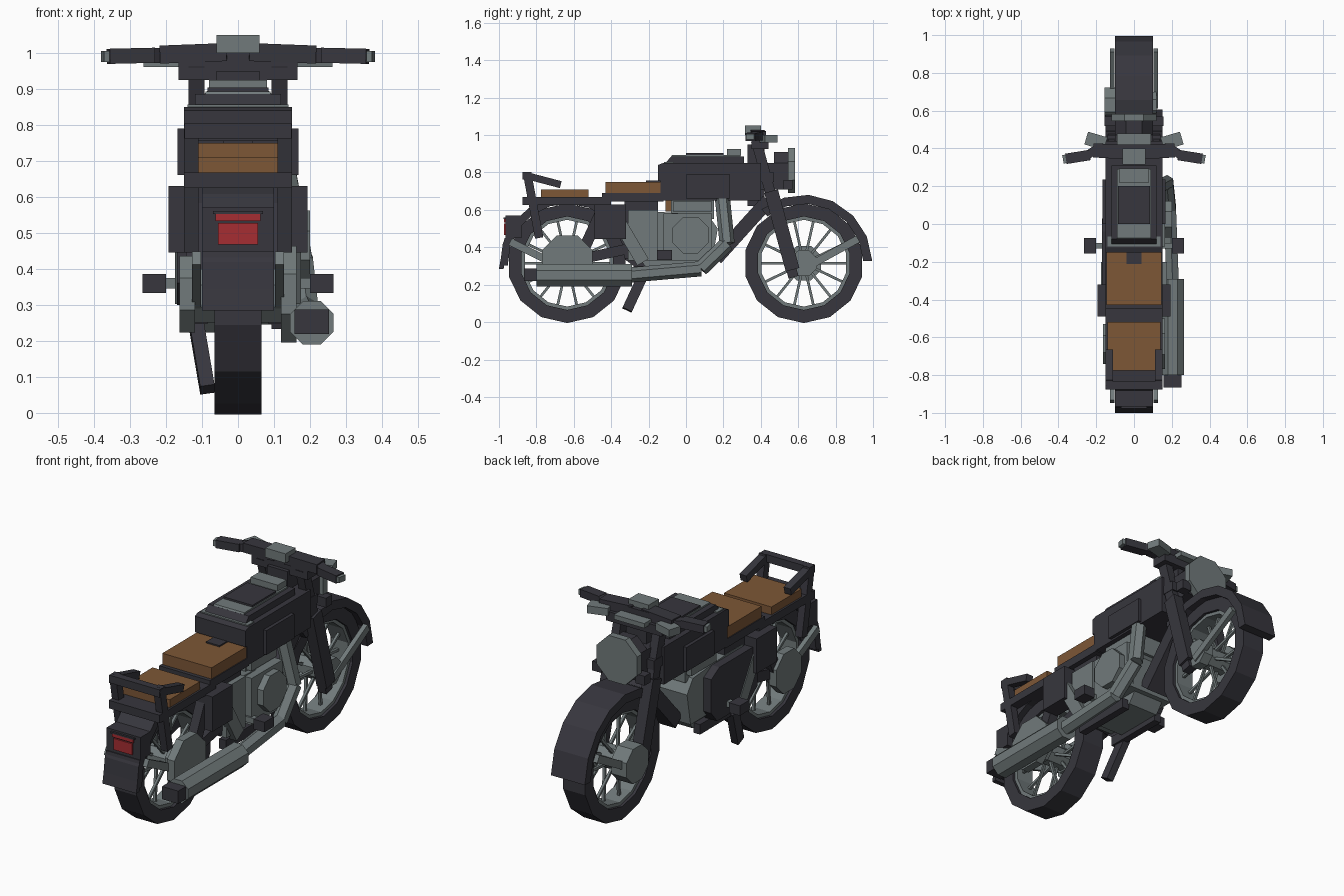
import bpy, bmesh, math
from mathutils import Vector

if "Cube" in bpy.data.objects:
    bpy.data.objects.remove(bpy.data.objects["Cube"])


def mat(name, r, g, b):
    m = bpy.data.materials.new(name)
    m.diffuse_color = (r, g, b, 1)
    m.use_nodes = True
    m.node_tree.nodes["Principled BSDF"].inputs["Base Color"].default_value = m.diffuse_color
    return m


DARK = mat("charcoal", 0.038, 0.037, 0.047)
GREY = mat("steel grey", 0.165, 0.195, 0.198)
BROWN = mat("saddle brown", 0.205, 0.095, 0.037)
RED = mat("lamp red", 0.38, 0.027, 0.032)


def finish(name, bm, m):
    bmesh.ops.recalc_face_normals(bm, faces=bm.faces)
    me = bpy.data.meshes.new(name)
    bm.to_mesh(me)
    bm.free()
    me.materials.append(m)
    ob = bpy.data.objects.new(name, me)
    bpy.context.collection.objects.link(ob)
    return ob


def prism(name, pts, x0, x1, m):
    """Side profile of (y, z) points, extruded across x."""
    bm = bmesh.new()
    a = [bm.verts.new((x0, y, z)) for y, z in pts]
    b = [bm.verts.new((x1, y, z)) for y, z in pts]
    bm.faces.new(a)
    bm.faces.new(b)
    for i in range(len(pts)):
        j = (i + 1) % len(pts)
        bm.faces.new((a[i], a[j], b[j], b[i]))
    return finish(name, bm, m)


def box(name, x0, x1, y0, y1, z0, z1, m):
    return prism(name, [(y0, z0), (y1, z0), (y1, z1), (y0, z1)], x0, x1, m)


def disc(name, y, z, r, x0, x1, m, n=8):
    pts = [(y + r * math.cos(math.tau * (i + .5) / n),
            z + r * math.sin(math.tau * (i + .5) / n)) for i in range(n)]
    return prism(name, pts, x0, x1, m)


def beam(name, p, q, w, h, m, n=4):
    """Straight bar from p to q; w is its width near x, h the other way."""
    p, q = Vector(p), Vector(q)
    d = (q - p).normalized()
    side = Vector((1, 0, 0)) if abs(d.x) < .8 else Vector((0, 1, 0))
    side = (side - d * side.dot(d)).normalized()
    up = d.cross(side)
    k = 1 / math.cos(math.pi / n) / 2
    bm = bmesh.new()
    rings = []
    for c in (p, q):
        rings.append([bm.verts.new(
            c + side * (w * k * math.cos(math.tau * (i + .5) / n))
            + up * (h * k * math.sin(math.tau * (i + .5) / n))) for i in range(n)])
    for r in rings:
        bm.faces.new(r)
    for i in range(n):
        j = (i + 1) % n
        bm.faces.new((rings[0][i], rings[0][j], rings[1][j], rings[1][i]))
    return finish(name, bm, m)


def arc(name, cy, cz, r0, r1, hw, a0, a1, n, m):
    """Rectangular band swept about the x axis, angles in degrees from +y."""
    closed = a1 - a0 >= 360
    bm = bmesh.new()
    rows = []
    for i in range(n if closed else n + 1):
        a = math.radians(a0 + (a1 - a0) * i / n)
        rows.append([bm.verts.new((x, cy + r * math.cos(a), cz + r * math.sin(a)))
                     for x, r in ((-hw, r0), (hw, r0), (hw, r1), (-hw, r1))])
    for i in range(n):
        A, B = rows[i], rows[(i + 1) % len(rows)]
        for k in range(4):
            l = (k + 1) % 4
            bm.faces.new((A[k], A[l], B[l], B[k]))
    if not closed:
        bm.faces.new(rows[0])
        bm.faces.new(rows[-1])
    return finish(name, bm, m)


# Wheels
for tag, cy in (("front", .63), ("rear", -.635)):
    arc(tag + "_tyre", cy, .315, .25, .32, .065, 12.86, 372.86, 14, DARK)
    arc(tag + "_rim", cy, .315, .232, .255, .05, 12.86, 372.86, 14, GREY)
    disc(tag + "_hub", cy, .315, .06, -.07, .07, GREY)
    for i in range(14):
        a = math.tau * i / 14
        c, s = math.cos(a), math.sin(a)
        x = .03 if i % 2 else -.03
        beam(tag + "_spoke", (x, cy + .05 * c, .315 + .05 * s),
             (x * .3, cy + .24 * c, .315 + .24 * s), .014, .014, GREY)

# Fenders
arc("front_fender", .63, .315, .318, .366, .1, 2, 128, 6, DARK)
arc("rear_fender", -.635, .315, .318, .36, .1, 50, 182, 7, DARK)
prism("rear_plate", [(-1, .285), (-.975, .285), (-.945, .45), (-.97, .45)], -.1, .1, DARK)

# Tail light under a small hood
box("tail_light_housing", -.1, .1, -.965, -.88, .45, .57, DARK)
box("tail_light", -.055, .055, -.972, -.9, .467, .527, RED)
box("tail_light_top", -.062, .062, -.972, -.9, .533, .552, RED)
box("tail_light_hood", -.07, .07, -.976, -.9, .552, .56, DARK)

# Parts repeated on both sides
for s in (-1, 1):
    beam("fork_leg", (s * .115, .375, .97), (s * .115, .575, .24), .045, .055, DARK)
    beam("fork_lower", (s * .12, .455, .7), (s * .12, .57, .28), .06, .075, DARK)
    box("headlight_ear", s * .1, s * .155, .52, .57, .71, .76, DARK)
    beam("front_fender_stay", (s * .115, .62, .28), (s * .115, .92, .445), .025, .04, GREY)
    beam("rear_fender_stay", (s * .115, -.64, .28), (s * .115, -.94, .43), .025, .04, GREY)
    beam("swingarm", (s * .105, -.18, .42), (s * .105, -.64, .32), .04, .055, DARK)
    beam("shock", (s * .12, -.44, .62), (s * .12, -.56, .36), .05, .06, DARK)
    beam("rack_post", (s * .13, -.85, .8), (s * .13, -.785, .45), .04, .045, DARK)
    beam("rack_rail", (s * .13, -.86, .785), (s * .13, -.67, .735), .04, .038, DARK)
    beam("lever_mount", (s * .15, .425, .98), (s * .253, .455, .98), .07, .04, GREY)
    beam("handlebar", (s * .03, .38, 1.002), (s * .215, .39, .995), .075, .05, DARK)
    beam("grip", (s * .235, .365, .993), (s * .36, .345, .99), .055, .042, DARK)
    beam("grip_neck", (s * .2, .395, .992), (s * .25, .363, .992), .045, .042, DARK)
    beam("bar_end", (s * .36, .345, .99), (s * .376, .342, .99), .045, .03, GREY)
    box("footpeg", s * .2, s * .265, -.155, -.075, .333, .386, DARK)
    box("footpeg_stem", s * .1, s * .2, -.13, -.1, .345, .375, GREY)
    prism("tank_side", [(0, .66), (.235, .66), (.235, .79), (0, .79)], s * .145, s * .168, DARK)
    beam("engine_brace", (s * .155, -.36, .54), (s * .155, -.23, .32), .04, .07, GREY)
    box("side_box", s * .1, s * .193, -.49, -.32, .445, .63, DARK)
    disc("front_brake", .63, .315, .1 if s < 0 else .075, s * .065,
         s * (.155 if s < 0 else .12), GREY)
    disc("rear_drum_core", -.635, .325, .08, s * .065, s * .125, GREY)
    disc("rear_drum", -.635, .33, .145 if s > 0 else .115, s * .12, s * .163, GREY)
    box("frame_rail", s * .085, s * .125, -.28, .06, .247, .3, DARK)

# Headlight and steering
box("headlight_case", -.1, .1, .33, .545, .71, .85, DARK)
beam("headlight_shell", (0, .47, .81), (0, .55, .81), .2, .2, DARK, 8)
beam("headlight", (0, .545, .81), (0, .583, .81), .24, .24, GREY, 8)
box("upper_fork_clamp", -.165, .165, .35, .44, .925, .975, DARK)
box("lower_fork_clamp", -.14, .14, .39, .47, .75, .8, DARK)
box("bar_centre", -.1, .1, .35, .42, .975, 1.02, DARK)
box("gauge", -.06, .06, .315, .4, 1.0, 1.05, GREY)
box("gauge_mount", -.09, .09, .4, .48, .965, .99, GREY)
box("steering_head", -.06, .06, .33, .42, .62, .95, DARK)

# Tank
prism("tank", [(-.137, .65), (.4, .65), (.4, .85), (-.125, .85), (-.15, .84), (-.15, .755),
               (-.137, .755)], -.15, .15, DARK)
prism("tank_upper", [(-.11, .85), (.31, .85), (.31, .885), (-.08, .885)], -.12, .12, DARK)
prism("tank_trim", [(-.1, .85), (.3, .85), (.29, .893), (-.075, .893)], -.09, .09, GREY)
box("tank_pouch", -.085, .085, 0, .2, .89, .903, DARK)
box("fuel_cap", -.08, .08, .22, .295, .89, .925, GREY)
box("tank_rear_trim", -.14, .14, -.118, -.065, .845, .856, GREY)

# Seats and rack
box("seat_base", -.15, .15, -.45, -.12, .645, .69, DARK)
box("seat", -.145, .145, -.43, -.13, .69, .75, BROWN)
box("seat_strap", -.04, .04, -.213, -.12, .75, .757, DARK)
box("rear_seat_base", -.15, .15, -.875, -.4, .625, .668, DARK)
box("rear_seat", -.14, .14, -.775, -.52, .668, .71, BROWN)
box("rack_crossbar", -.148, .148, -.875, -.835, .762, .803, DARK)

# Frame
beam("frame_downtube", (0, .44, .65), (0, .16, .34), .14, .075, DARK)
box("battery_box", -.122, .122, -.33, -.15, .34, .65, DARK)

# Engine
prism("crankcase", [(-.3, .33), (.14, .33), (.17, .5), (.12, .57), (-.15, .59), (-.3, .59)],
      -.125, .125, GREY)
prism("sump", [(-.25, .34), (-.2, .275), (.07, .275), (.12, .34)], -.09, .09, GREY)
box("cylinder", -.1, .1, -.08, .15, .55, .66, GREY)
box("cylinder_head", -.13, .13, -.07, .14, .59, .645, GREY)
box("gearbox_cover", .1, .15, -.31, -.15, .33, .6, GREY)
box("engine_cover", .1, .165, -.12, .14, .33, .58, GREY)
disc("clutch_cover", .025, .465, .105, .15, .2, GREY)
prism("primary_cover", [(-.36, .36), (-.28, .3), (-.02, .3), (.03, .36), (.03, .54),
                        (-.04, .58), (-.36, .58)], -.17, -.1, DARK)
box("intake", -.05, .05, -.11, -.08, .59, .65, BROWN)

# Exhaust
path = [(.13, .195, .66), (.175, .22, .42), (.19, .08, .285), (.205, -.32, .25)]
for a, b in zip(path, path[1:]):
    beam("exhaust_pipe", a, b, .065, .07, GREY, 6)
beam("muffler", (.205, -.29, .25), (.205, -.8, .25), .12, .12, GREY, 8)
beam("exhaust_tip", (.205, -.79, .253), (.205, -.865, .253), .095, .068, DARK)

# Kickstand
beam("kickstand", (-.12, -.22, .27), (-.085, -.315, .065), .04, .055, DARK)
